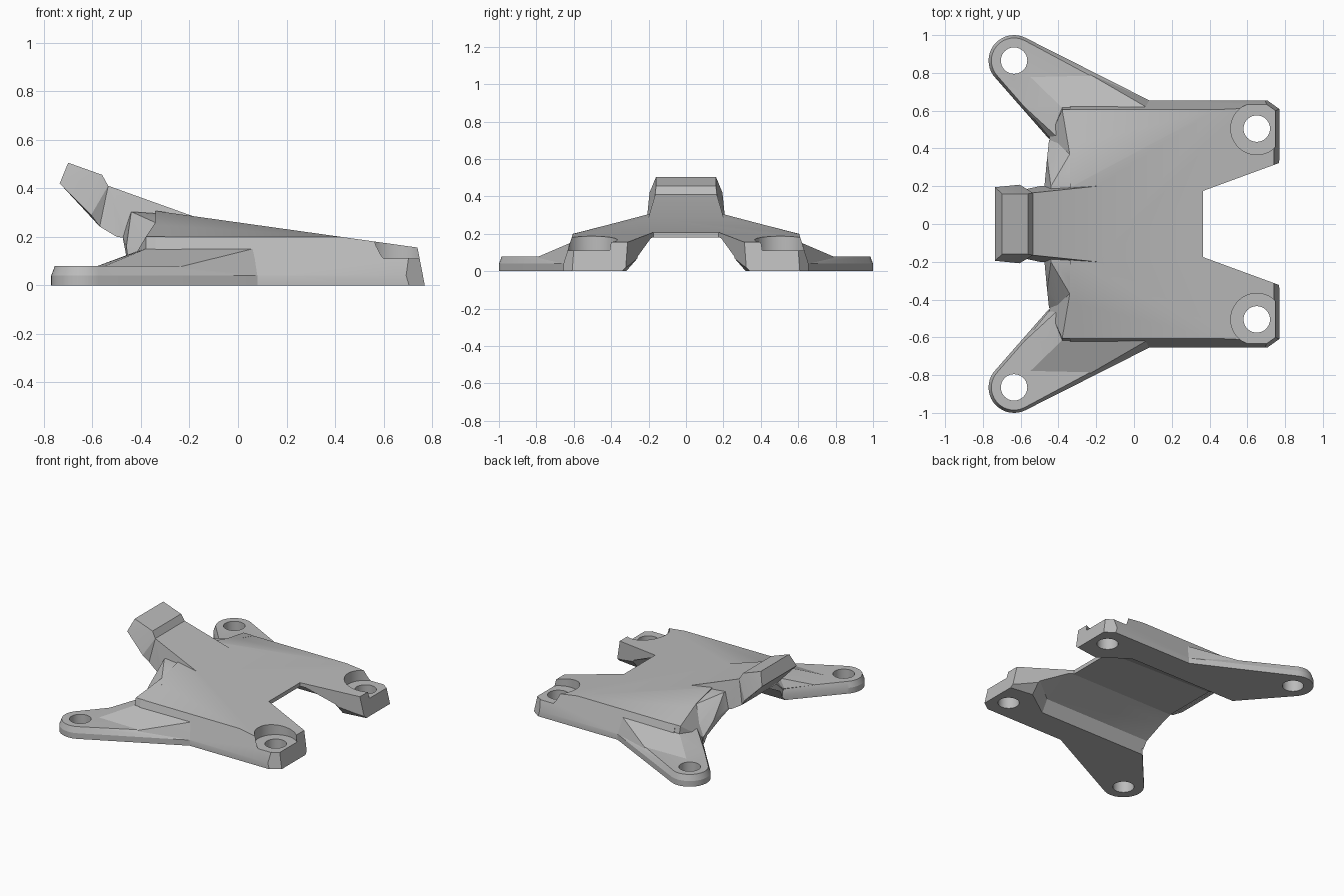
import bpy, bmesh, math
from mathutils import Vector, Matrix

cube = bpy.data.objects.get("Cube")
if cube:
    bpy.data.objects.remove(cube)

grey = bpy.data.materials.new("mid grey")
grey.use_nodes = True
grey.diffuse_color = (0.5, 0.5, 0.5, 1)
grey.node_tree.nodes["Principled BSDF"].inputs["Base Color"].default_value = (0.5, 0.5, 0.5, 1)


def to_object(name, bm):
    bmesh.ops.recalc_face_normals(bm, faces=bm.faces)
    mesh = bpy.data.meshes.new(name)
    bm.to_mesh(mesh)
    bm.free()
    mesh.materials.append(grey)
    obj = bpy.data.objects.new(name, mesh)
    bpy.context.collection.objects.link(obj)
    return obj


def hull(name, points):
    bm = bmesh.new()
    for p in points:
        bm.verts.new(p)
    res = bmesh.ops.convex_hull(bm, input=bm.verts)
    junk = [g for g in res["geom_interior"] if isinstance(g, bmesh.types.BMVert)]
    bmesh.ops.delete(bm, geom=junk, context='VERTS')
    bmesh.ops.dissolve_limit(bm, angle_limit=0.01, verts=bm.verts, edges=bm.edges)
    return to_object(name, bm)


def plane_corners(planes):
    """Corner points of the convex solid bounded by (point, outward normal) planes."""
    planes = [(Vector(n).normalized(), Vector(n).normalized().dot(Vector(co))) for co, n in planes]
    corners = set()
    for i, (n1, d1) in enumerate(planes):
        for j, (n2, d2) in enumerate(planes[:i]):
            for n3, d3 in planes[:j]:
                m = Matrix((n1, n2, n3))
                if abs(m.determinant()) > 1e-4:
                    p = m.inverted() @ Vector((d1, d2, d3))
                    if all(n.dot(p) < d + 1e-4 for n, d in planes):
                        corners.add(tuple(round(c, 4) for c in p))
    return corners


def ring(x, y, z, r, n=40):
    return [(x + r * math.cos(math.tau * i / n), y + r * math.sin(math.tau * i / n), z) for i in range(n)]


def cylinder(name, x, y, r, z0, z1):
    return hull(name, ring(x, y, z0, r) + ring(x, y, z1, r))


def both(points):
    return [(x, s * y, z) for x, y, z in points for s in (-1, 1)]


def flip(points, s):
    return [(x, s * y, z) for x, y, z in points]


def boolean(target, tool, operation):
    mod = target.modifiers.new(operation, 'BOOLEAN')
    mod.operation, mod.solver, mod.object = operation, 'EXACT', tool
    bpy.context.view_layer.objects.active = target
    bpy.ops.object.modifier_apply(modifier=mod.name)
    bpy.data.objects.remove(tool)


# Main body bounded by sloping planes
planes = [((-0.15, 0, 0.28), (0.14, 0, 1)), ((0.74, 0, 0.155), (0.155, 0, 0.03)),
          ((-0.34, 0, 0), (-1, 0, 0)), ((0, 0, 0), (0, 0, -1))]
for s in (-1, 1):
    planes += [((0, s * 0.6, 0.2), (0, s * 0.2625, 1)),
               ((0, s * 0.605, 0.2), (0, s * 0.16, 0.05)),
               ((0, s * 0.655, 0), (0, s, 0)),
               ((0.69, s * 0.655, 0.05), (0.05, s * 0.07, 0.015))]
body = hull("bracket_body", plane_corners(planes))

# Front notch, then leg bolt holes with counterbores
notch = [(0.365, 0.175), (0.965, 0.395)]
boolean(body, hull("notch_cutter", both([(x, y, z) for x, y in notch for z in (-0.1, 0.5)])), 'DIFFERENCE')
for s in (-1, 1):
    boolean(body, cylinder("leg_counterbore", 0.65, s * 0.505, 0.138, 0.11, 0.45), 'DIFFERENCE')
    boolean(body, cylinder("leg_hole", 0.65, s * 0.505, 0.07, -0.1, 0.4), 'DIFFERENCE')

# Neck and hook
neck_end = [(-0.535, 0.165, 0.41), (-0.57, 0.185, 0.242)]
parts = [
    hull("neck", both(neck_end + [(-0.5, 0.2, 0.2), (-0.15, 0.205, 0.272), (-0.2, 0.2, 0.15)])),
    hull("hook", both(neck_end + [(-0.56, 0.16, 0.455), (-0.7, 0.16, 0.505),
                                  (-0.735, 0.195, 0.42), (-0.605, 0.208, 0.29)])),
]

for s in (-1, 1):
    # Rear shoulder and arch leading into the neck
    parts.append(hull("shoulder", flip([
        (-0.38, 0.605, 0.2), (-0.34, 0.37, 0.26), (-0.38, 0.64, 0.04), (-0.4, 0.44, 0.15),
        (-0.45, 0.45, 0.08), (-0.45, 0.45, 0.002), (-0.38, 0.64, 0.002),
        (-0.3, 0.605, 0.2), (-0.3, 0.37, 0.26), (-0.3, 0.64, 0.002), (-0.3, 0.37, 0.002)], s)))
    parts.append(hull("arch", flip([
        (-0.34, 0.37, 0.258), (-0.44, 0.2, 0.303), (-0.4, 0.44, 0.15), (-0.45, 0.445, 0.08),
        (-0.46, 0.35, 0.16), (-0.475, 0.19, 0.2), (-0.45, 0.44, 0.003), (-0.44, -0.02, 0.3),
        (-0.475, -0.02, 0.2), (-0.45, -0.02, 0.003), (-0.25, 0.37, 0.256), (-0.25, 0.2, 0.29),
        (-0.25, -0.02, 0.003), (-0.25, 0.4, 0.003)], s)))
    # Mounting ear with bevelled upper rim
    x, y = -0.635, 0.865
    ear = ring(x, y, 0, 0.135) + ring(x, y, 0.04, 0.135) + ring(x, y, 0.08, 0.12)
    for z in (0, 0.04):
        ear += [(0.08, 0.655, z), (0.08, 0.46, z), (-0.45, 0.45, z)]
    ear += [(0.05, 0.635, 0.08), (0.05, 0.46, 0.08), (-0.44, 0.46, 0.08)]
    parts.append(hull("ear", flip(ear, s)))
    # Wedge gusset rising from ear to body
    parts.append(hull("gusset", flip([
        (-0.55, 0.78, 0.079), (-0.23, 0.79, 0.078), (0.06, 0.622, 0.15), (-0.38, 0.615, 0.15),
        (-0.39, 0.445, 0.15), (-0.58, 0.62, 0.079), (-0.45, 0.46, 0.079),
        (-0.55, 0.78, 0.03), (-0.23, 0.803, 0.041), (0.085, 0.652, 0.041),
        (0.06, 0.58, 0.03), (-0.4, 0.48, 0.03)], s)))
for part in parts:
    boolean(body, part, 'UNION')

# Underside channel, narrowing between the front legs
sections = [(-0.9, 0.46, 0.41, 0.2), (0.4, 0.46, 0.41, 0.18),
            (0.6, 0.32, 0.25, 0.19), (0.9, 0.36, 0.28, 0.19)]
bm = bmesh.new()
loops = []
for x, low, mid, top in sections:
    ceiling = 0.195 if x < 0 else 0.18
    half = [(low, 0), (mid, 0.08), (top, ceiling)]
    profile = [(low, -0.1)] + half
    profile += [(-y, z) for y, z in reversed(profile)]
    loops.append([bm.verts.new((x, y, z)) for y, z in profile])
for a, b in zip(loops, loops[1:]):
    for i in range(len(a)):
        j = (i + 1) % len(a)
        bm.faces.new((a[i], a[j], b[j], b[i]))
bm.faces.new(loops[0])
bm.faces.new(loops[-1])
bmesh.ops.triangulate(bm, faces=bm.faces)
boolean(body, to_object("channel_cutter", bm), 'DIFFERENCE')

# Ear bolt holes
for s in (-1, 1):
    boolean(body, cylinder("ear_hole", -0.635, s * 0.865, 0.07, -0.1, 0.4), 'DIFFERENCE')

bpy.ops.object.select_all(action='DESELECT')
body.select_set(True)
bpy.context.view_layer.objects.active = body
bpy.ops.object.shade_smooth_by_angle(angle=math.radians(20))
